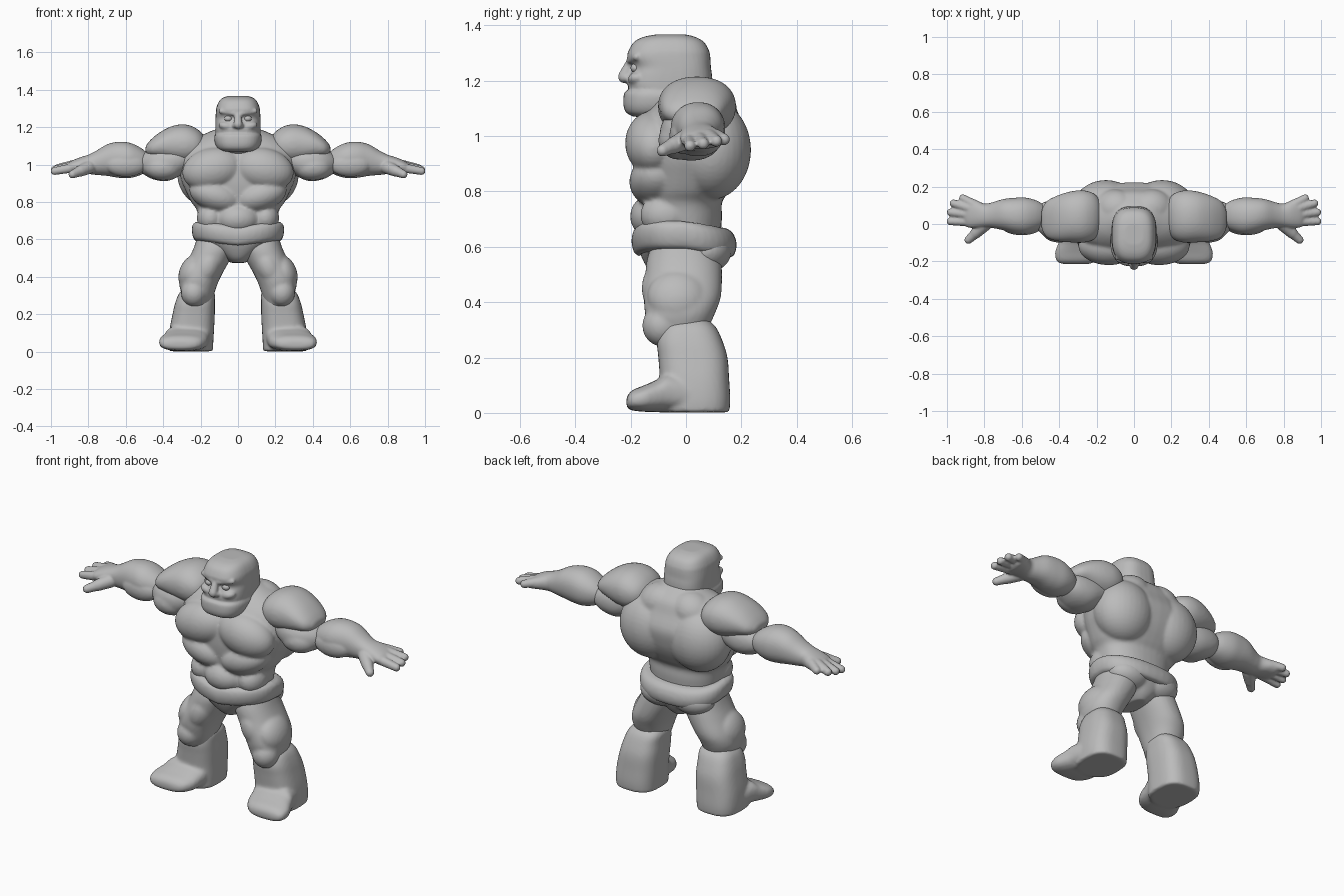
import bpy, bmesh, math
from mathutils import Vector, Matrix

grey = bpy.data.materials.new("stone_grey")
grey.diffuse_color = (0.5, 0.5, 0.5, 1)

AXES = {"x": lambda u, v, t: (t, u, v),
        "y": lambda u, v, t: (u, t, v),
        "z": lambda u, v, t: (u, v, t)}


def spline(p0, p1, p2, p3, f):
    return [0.5 * (2 * b + (c - a) * f + (2 * a - 5 * b + 4 * c - d) * f * f
                   + (3 * b - a - 3 * c + d) * f ** 3) for a, b, c, d in zip(p0, p1, p2, p3)]


def loft(bm, axis, rows, side=1, n=2.5, segs=40, steps=4):
    """Rounded cross-sections (position, centre, half width, low, high) joined along an axis."""
    last = len(rows) - 1
    fine = []
    for i in range(last):
        quad = [rows[max(0, min(last, i + k))] for k in (-1, 0, 1, 2)]
        fine += [spline(*quad, j / steps) for j in range(steps)]
    fine.append(rows[-1])
    rings = []
    for t, c, h, lo, hi in fine:
        ring = []
        for k in range(segs):
            a = 2 * math.pi * k / segs
            cu, sv = math.cos(a), math.sin(a)
            u = c + h * math.copysign(abs(cu) ** (2 / n), cu)
            v = (lo + hi) / 2 + (hi - lo) / 2 * math.copysign(abs(sv) ** (2 / n), sv)
            x, y, z = AXES[axis](u, v, t)
            ring.append(bm.verts.new((x * side, y, z)))
        rings.append(ring)
    for a, b in zip(rings, rings[1:]):
        for k in range(segs):
            bm.faces.new((a[k], a[(k + 1) % segs], b[(k + 1) % segs], b[k]))
    bm.faces.new(rings[0])
    bm.faces.new(rings[-1])


def ball(bm, c, r, side=1, tilt=0):
    """Ellipsoid, optionally tilted about the front-back axis."""
    m = (Matrix.Translation((c[0] * side, c[1], c[2]))
         @ Matrix.Rotation(math.radians(tilt * side), 4, "Y")
         @ Matrix.Diagonal((*r, 1)))
    bmesh.ops.create_uvsphere(bm, u_segments=32, v_segments=20, radius=1, matrix=m)


def finger(bm, a, b, ra, rb, side=1):
    """Tapered chain of balls from knuckle to tip."""
    for i in range(9):
        f = i / 8
        r = ra + (rb - ra) * f
        ball(bm, Vector(a).lerp(Vector(b), f), (r, r, r), side)


def finish(name, bm, voxel=0.009, smooth=4):
    bmesh.ops.recalc_face_normals(bm, faces=bm.faces)
    me = bpy.data.meshes.new(name)
    bm.to_mesh(me)
    bm.free()
    me.materials.append(grey)
    for p in me.polygons:
        p.use_smooth = True
    ob = bpy.data.objects.new(name, me)
    bpy.context.collection.objects.link(ob)
    if voxel:
        rm = ob.modifiers.new("fuse", "REMESH")
        rm.mode = "VOXEL"
        rm.voxel_size = voxel
        rm.use_smooth_shade = True
        sm = ob.modifiers.new("soften", "SMOOTH")
        sm.factor = 0.5
        sm.iterations = smooth


# Torso: core plus chest, rib, belly and back muscles
bm = bmesh.new()
loft(bm, "z", [(0.60, 0, 0.19, -0.15, 0.12), (0.70, 0, 0.208, -0.165, 0.13),
               (0.76, 0, 0.222, -0.16, 0.13), (0.80, 0, 0.25, -0.165, 0.155),
               (0.86, 0, 0.28, -0.175, 0.19), (0.92, 0, 0.305, -0.18, 0.212),
               (1.00, 0, 0.318, -0.175, 0.222), (1.08, 0, 0.30, -0.145, 0.19),
               (1.14, 0, 0.23, -0.10, 0.165), (1.18, 0, 0.14, -0.05, 0.12),
               (1.20, 0, 0.09, -0.02, 0.09)], n=2.3)
for s in (1, -1):
    ball(bm, (0.135, -0.115, 0.975), (0.165, 0.105, 0.115), s, 12)
    ball(bm, (0.12, -0.105, 0.835), (0.145, 0.10, 0.085), s, -18)
    ball(bm, (0.145, -0.07, 0.715), (0.075, 0.095, 0.08), s)
    ball(bm, (0.15, 0.09, 0.95), (0.175, 0.145, 0.18), s)
    ball(bm, (0.10, 0.08, 1.09), (0.12, 0.105, 0.10), s, 20)
ball(bm, (0, -0.11, 0.71), (0.115, 0.092, 0.085))
finish("torso", bm)

# Head: skull, brow, nose, cheeks and heavy jaw
bm = bmesh.new()
loft(bm, "z", [(1.06, 0, 0.09, -0.16, 0.06), (1.12, 0, 0.115, -0.20, 0.085),
               (1.16, 0, 0.12, -0.205, 0.092), (1.19, 0, 0.121, -0.211, 0.095),
               (1.22, 0, 0.121, -0.204, 0.094), (1.25, 0, 0.12, -0.192, 0.09),
               (1.285, 0, 0.118, -0.212, 0.088), (1.31, 0, 0.114, -0.207, 0.083),
               (1.34, 0, 0.10, -0.188, 0.065), (1.358, 0, 0.08, -0.155, 0.035),
               (1.367, 0, 0.05, -0.11, 0.0)], n=2.8)
loft(bm, "z", [(1.07, 0, 0.085, -0.19, -0.02), (1.085, 0, 0.108, -0.216, 0.03),
               (1.11, 0, 0.122, -0.226, 0.06), (1.14, 0, 0.127, -0.226, 0.07),
               (1.158, 0, 0.124, -0.222, 0.07), (1.166, 0, 0.118, -0.212, 0.06)], n=2.7)
finger(bm, (0, -0.198, 1.272), (0, -0.222, 1.215), 0.016, 0.024)
for s in (1, -1):
    finger(bm, (0.02, -0.202, 1.274), (0.09, -0.178, 1.286), 0.014, 0.014, s)
    ball(bm, (0.06, -0.175, 1.205), (0.045, 0.035, 0.025), s, -12)
    ball(bm, (0.015, -0.21, 1.208), (0.017, 0.017, 0.014), s)
finish("head", bm, 0.006, 3)

# Eyes
for s, side in ((1, "left"), (-1, "right")):
    bm = bmesh.new()
    ball(bm, (0.052, -0.182, 1.246), (0.021, 0.018, 0.017), s)
    finish(side + "_eye", bm, 0)

# Briefs with seat, and the thick belt
bm = bmesh.new()
loft(bm, "z", [(0.475, 0, 0.04, -0.09, 0.08), (0.50, 0, 0.075, -0.125, 0.11),
               (0.55, 0, 0.145, -0.155, 0.14), (0.60, 0, 0.215, -0.172, 0.16),
               (0.66, 0, 0.22, -0.175, 0.16)], n=2.3)
for s in (1, -1):
    ball(bm, (0.10, 0.07, 0.585), (0.12, 0.095, 0.08), s)
finish("briefs", bm)
bm = bmesh.new()
loft(bm, "z", [(0.59, 0, 0.215, -0.165, 0.155), (0.605, 0, 0.237, -0.186, 0.175),
               (0.645, 0, 0.247, -0.197, 0.183), (0.68, 0, 0.242, -0.192, 0.172),
               (0.695, 0, 0.222, -0.175, 0.15)], n=2.4)
for v in bm.verts:                       # belt dips at front centre and at the back
    v.co.z -= 0.035 * max(0, v.co.y / 0.18) + 0.03 * max(0, -v.co.y / 0.19) * max(0, 1 - abs(v.co.x) / 0.2)
finish("belt", bm)

for s, side in ((1, "left"), (-1, "right")):
    # Thigh and knee
    bm = bmesh.new()
    loft(bm, "z", [(0.64, 0.12, 0.09, -0.11, 0.10), (0.56, 0.125, 0.11, -0.14, 0.125),
                   (0.50, 0.15, 0.112, -0.146, 0.13), (0.42, 0.192, 0.110, -0.152, 0.126),
                   (0.36, 0.212, 0.102, -0.148, 0.105), (0.30, 0.215, 0.085, -0.13, 0.08),
                   (0.24, 0.22, 0.075, -0.10, 0.07)], s, 2.2)
    ball(bm, (0.235, -0.085, 0.315), (0.07, 0.073, 0.075), s)
    ball(bm, (0.245, -0.03, 0.42), (0.07, 0.11, 0.10), s, -20)
    ball(bm, (0.165, -0.08, 0.45), (0.07, 0.08, 0.11), s, -25)
    finish(side + "_thigh", bm)

    # Boot shaft and outward-pointing foot
    bm = bmesh.new()
    loft(bm, "z", [(0.34, 0.215, 0.07, -0.06, 0.075), (0.31, 0.22, 0.096, -0.09, 0.108),
                   (0.26, 0.23, 0.106, -0.105, 0.132), (0.20, 0.237, 0.113, -0.10, 0.15),
                   (0.12, 0.247, 0.119, -0.095, 0.156), (0.05, 0.252, 0.120, -0.10, 0.16),
                   (0.002, 0.252, 0.117, -0.10, 0.157)], s, 2.8)
    loft(bm, "y", [(0.10, 0.25, 0.10, 0.002, 0.10), (-0.05, 0.268, 0.118, 0.002, 0.145),
                   (-0.10, 0.28, 0.123, 0.003, 0.122), (-0.15, 0.295, 0.127, 0.004, 0.100),
                   (-0.19, 0.305, 0.112, 0.008, 0.084), (-0.208, 0.31, 0.09, 0.014, 0.068),
                   (-0.215, 0.31, 0.06, 0.022, 0.055)], s, 2.6)
    finish(side + "_boot", bm)

    # Shoulder cap
    bm = bmesh.new()
    loft(bm, "x", [(0.17, 0.04, 0.07, 1.05, 1.14), (0.21, 0.04, 0.12, 1.02, 1.185),
                   (0.27, 0.04, 0.14, 1.00, 1.213), (0.34, 0.038, 0.136, 1.005, 1.21),
                   (0.41, 0.03, 0.122, 1.025, 1.178), (0.465, 0.025, 0.098, 1.04, 1.135),
                   (0.494, 0.025, 0.055, 1.06, 1.10)], s, 2.2)
    finish(side + "_shoulder", bm)

    # Upper arm
    bm = bmesh.new()
    loft(bm, "x", [(0.24, 0.03, 0.08, 0.99, 1.09), (0.31, 0.02, 0.103, 0.94, 1.10),
                   (0.38, 0.018, 0.113, 0.912, 1.10), (0.45, 0.022, 0.103, 0.92, 1.09),
                   (0.50, 0.03, 0.078, 0.945, 1.065), (0.53, 0.035, 0.045, 0.97, 1.04)], s, 2.2)
    ball(bm, (0.40, -0.025, 0.985), (0.10, 0.075, 0.07), s)
    finish(side + "_upper_arm", bm)

    # Forearm, palm, fingers and thumb
    bm = bmesh.new()
    loft(bm, "x", [(0.47, 0.045, 0.05, 0.975, 1.05), (0.52, 0.045, 0.08, 0.945, 1.09),
                   (0.58, 0.043, 0.098, 0.928, 1.117), (0.64, 0.045, 0.095, 0.930, 1.122),
                   (0.70, 0.050, 0.083, 0.940, 1.108), (0.76, 0.047, 0.068, 0.945, 1.073),
                   (0.80, 0.045, 0.064, 0.950, 1.053), (0.85, 0.055, 0.076, 0.955, 1.037),
                   (0.89, 0.060, 0.078, 0.955, 1.020), (0.91, 0.060, 0.060, 0.965, 1.005)], s, 2.2)
    ball(bm, (0.60, -0.01, 1.0), (0.11, 0.05, 0.065), s)
    for a, b in (((0.86, 0.105, 1.0), (0.915, 0.138, 0.988)),
                 ((0.88, 0.085, 0.998), (0.965, 0.110, 0.982)),
                 ((0.88, 0.050, 0.992), (0.980, 0.062, 0.973)),
                 ((0.87, 0.012, 0.985), (0.981, 0.014, 0.965))):
        finger(bm, a, b, 0.027, 0.021, s)
    finger(bm, (0.80, -0.005, 0.985), (0.845, -0.048, 0.965), 0.036, 0.030, s)
    finger(bm, (0.845, -0.048, 0.965), (0.885, -0.085, 0.948), 0.028, 0.022, s)
    finish(side + "_forearm_and_hand", bm, 0.0065, 3)
